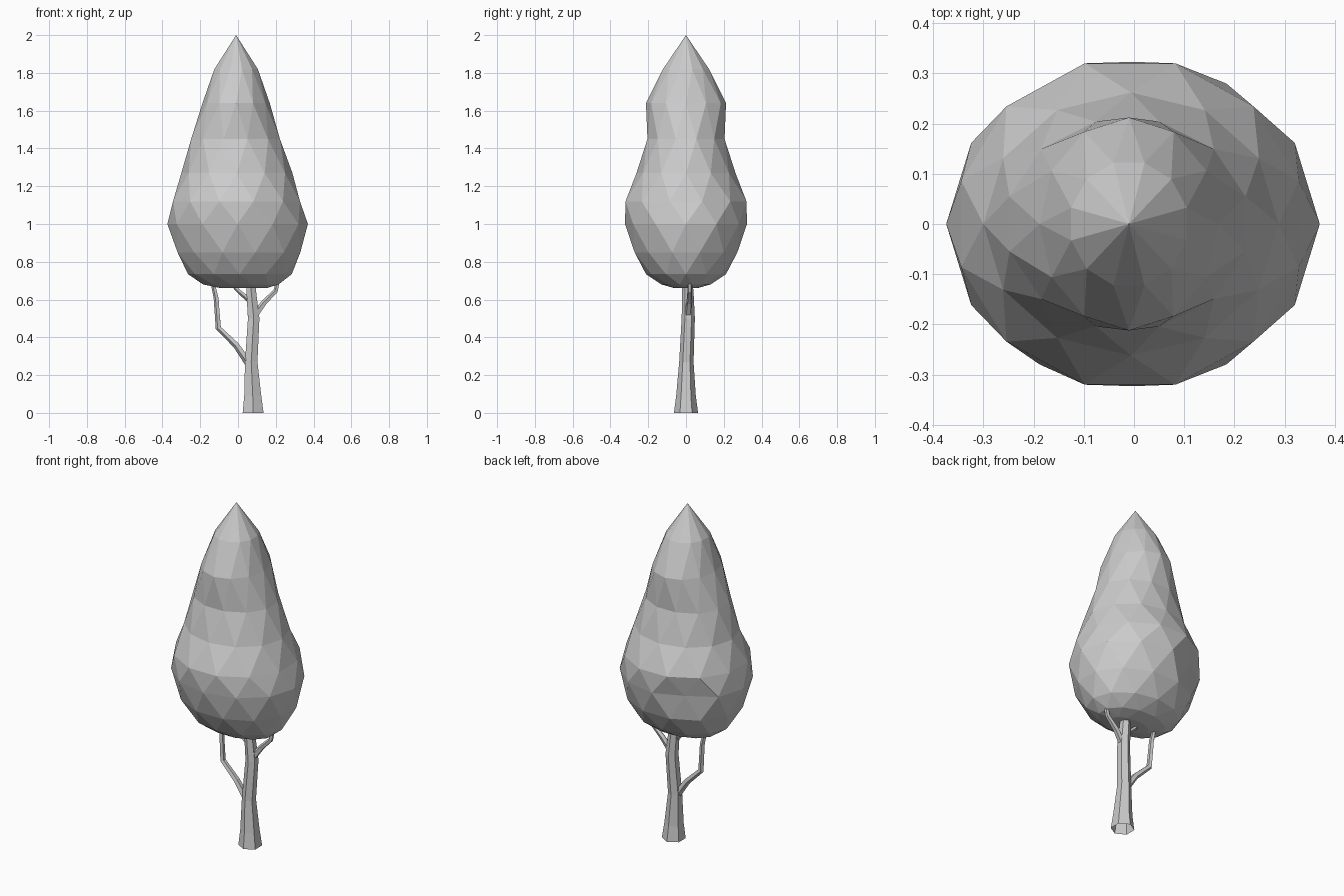
import bpy, math
from mathutils import Vector

if "Cube" in bpy.data.objects:
    bpy.data.objects.remove(bpy.data.objects["Cube"])


def make_object(name, verts, faces):
    mesh = bpy.data.meshes.new(name)
    mesh.from_pydata(verts, [], faces)
    mesh.update()
    obj = bpy.data.objects.new(name, mesh)
    bpy.context.collection.objects.link(obj)
    return obj


def tube(name, points, sides, cap_start=False):
    """Low-poly tapered limb through (x, y, z, radius) points."""
    verts, faces = [], []
    pts = [Vector(p[:3]) for p in points]
    for i, p in enumerate(points):
        d = (pts[min(i + 1, len(pts) - 1)] - pts[max(i - 1, 0)]).normalized()
        if i == 0 and p[2] == 0:
            d = Vector((0, 0, 1))          # keep the foot flat on the ground
        u = Vector((0, 1, 0)).cross(d).normalized()
        v = d.cross(u)
        for k in range(sides):
            a = 2 * math.pi * (k + 0.5) / sides
            verts.append(pts[i] + (u * math.cos(a) + v * math.sin(a)) * p[3])
    for i in range(len(pts) - 1):
        for k in range(sides):
            a, b = i * sides + k, i * sides + (k + 1) % sides
            faces.append((a, b, b + sides, a + sides))
    faces.append(tuple(range((len(pts) - 1) * sides, len(pts) * sides)))
    if cap_start:
        faces.append(tuple(reversed(range(sides))))
    return make_object(name, verts, faces)


# Crown: staggered elliptical rings (z, centre x, half width x, half width y)
RINGS = [
    (0.66, 0.03, 0.12, 0.06),
    (0.68, 0.015, 0.20, 0.13),
    (0.735, 0.01, 0.275, 0.212),
    (0.85, 0.005, 0.325, 0.272),
    (1.00, -0.002, 0.372, 0.323),
    (1.12, -0.008, 0.336, 0.320),
    (1.27, -0.006, 0.294, 0.262),
    (1.45, -0.013, 0.235, 0.204),
    (1.64, -0.010, 0.178, 0.212),
    (1.82, -0.010, 0.115, 0.122),
]
N = 12
verts, faces = [], []
for i, (z, cx, rx, ry) in enumerate(RINGS):
    odd = i % 2
    grow = 1 / math.cos(math.pi / N) if odd else 1
    for k in range(N):
        a = 2 * math.pi * (k + 0.5 * odd) / N
        s = grow * (0.9 if (i == 4 and k == 4) else 1)    # notch at back left
        verts.append((cx + rx * s * math.cos(a), ry * s * math.sin(a), z))
for i in range(len(RINGS) - 1):
    for k in range(N):
        n = (k + 1) % N
        a, b, c, d = i * N + k, i * N + n, (i + 1) * N + k, (i + 1) * N + n
        if i % 2:
            faces += [(a, d, c), (a, b, d)]
        else:
            faces += [(a, b, c), (b, d, c)]
verts.append((-0.01, 0, 2.0))
top = (len(RINGS) - 1) * N
faces += [(top + k, top + (k + 1) % N, len(verts) - 1) for k in range(N)]
faces.append(tuple(reversed(range(N))))
make_object("crown", verts, faces)

# Trunk: flared foot, slight bend, open underneath
tube("trunk", [(0.08, 0, 0, 0.064), (0.078, 0, 0.09, 0.052),
               (0.07, 0.002, 0.27, 0.038), (0.083, 0.012, 0.5, 0.035),
               (0.07, 0.01, 0.64, 0.03), (0.065, 0.005, 0.74, 0.025)], 6)

# Branches
tube("left_branch", [(0.06, 0, 0.26, 0.022), (-0.01, 0, 0.36, 0.018),
                     (-0.103, 0.005, 0.45, 0.016), (-0.115, 0.01, 0.61, 0.014),
                     (-0.14, 0.01, 0.72, 0.011)], 5, True)
tube("right_branch", [(0.085, 0.01, 0.51, 0.02), (0.14, 0.018, 0.585, 0.016),
                      (0.2, 0.02, 0.645, 0.013), (0.22, 0.02, 0.73, 0.01)], 5, True)
tube("small_branch", [(0.07, 0.008, 0.59, 0.016), (0.01, 0, 0.64, 0.012),
                      (-0.05, 0, 0.70, 0.009)], 5, True)
